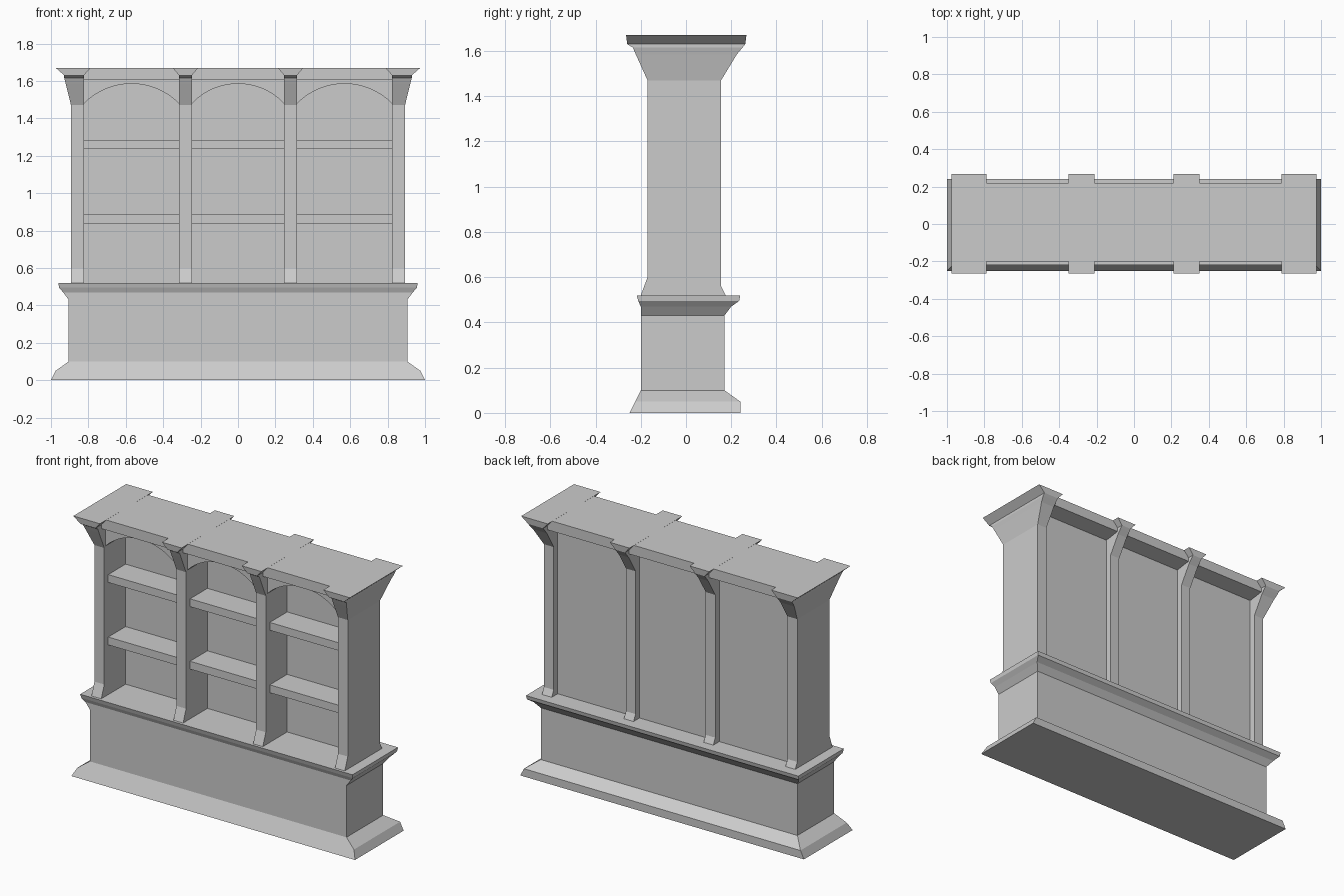
import bpy, bmesh, math

if "Cube" in bpy.data.objects:
    bpy.data.objects.remove(bpy.data.objects["Cube"])


def finish(name, bm):
    bmesh.ops.recalc_face_normals(bm, faces=bm.faces)
    mesh = bpy.data.meshes.new(name)
    bm.to_mesh(mesh)
    bm.free()
    obj = bpy.data.objects.new(name, mesh)
    bpy.context.collection.objects.link(obj)
    return obj


def loft(name, rings):
    """Stack of rectangles (x0, x1, y0, y1, z) joined into a closed solid."""
    bm = bmesh.new()
    loops = [[bm.verts.new(p) for p in ((a, c, z), (b, c, z), (b, d, z), (a, d, z))]
             for a, b, c, d, z in rings]
    for lo, hi in zip(loops, loops[1:]):
        for i in range(4):
            j = (i + 1) % 4
            bm.faces.new((lo[i], lo[j], hi[j], hi[i]))
    bm.faces.new(loops[0])
    bm.faces.new(loops[-1])
    return finish(name, bm)


def box(name, x0, x1, y0, y1, z0, z1):
    return loft(name, [(x0, x1, y0, y1, z0), (x0, x1, y0, y1, z1)])


def extrude(name, points, offset):
    """Closed planar profile extruded along an offset vector."""
    bm = bmesh.new()
    face = bm.faces.new([bm.verts.new(p) for p in points])
    geom = bmesh.ops.extrude_face_region(bm, geom=[face])["geom"]
    bmesh.ops.translate(bm, vec=offset,
                        verts=[g for g in geom if isinstance(g, bmesh.types.BMVert)])
    return finish(name, bm)


# Lower cabinet: plinth, body and flared counter
base = [(1.0, -.25, .24, 0), (.975, -.225, .24, .05), (.905, -.20, .17, .10),
        (.905, -.20, .17, .43), (.935, -.20, .20, .47), (.957, -.211, .235, .495),
        (.96, -.218, .24, .52)]
loft("base_cabinet", [(-x, x, a, b, z) for x, a, b, z in base])

# Posts with flared foot, bracket and cap: (outer grow, y0, y1, z)
post = [(0, -.20, .175, .52), (0, -.185, .155, .56), (0, -.17, .155, .60),
        (0, -.17, .155, 1.47), (.028, -.222, .225, 1.585), (.036, -.235, .25, 1.615),
        (.036, -.26, .262, 1.63)]
for side in (-1, 1):
    label = "left" if side < 0 else "right"
    # end posts splay outward near the top
    rings = [(side * .824, side * (.893 + g), a, b, z) for g, a, b, z in post]
    rings.append((side * .788, side * .975, -.265, .267, 1.67))
    loft(f"{label}_end_post", rings)
    # inner dividers stay straight up to the cap
    rings = [(side * .281 - .034, side * .281 + .034, a, b, z) for g, a, b, z in post]
    rings.append((side * .281 - .069, side * .281 + .069, -.265, .267, 1.67))
    loft(f"{label}_divider", rings)

# Three bays between the posts
for label, cx, w in (("left", -.5695, .2545), ("middle", 0, .247), ("right", .5695, .2545)):
    x0, x1 = cx - w, cx + w
    box(f"{label}_back_panel", x0, x1, .045, .115, .52, 1.60)
    for i, z in enumerate((.837, 1.235)):
        box(f"{label}_shelf_{i + 1}", x0, x1, -.13, .045, z, z + .05)

    # arched head, circular arc through springing and crown
    rise, spring = .107, 1.478
    r = (w * w + rise * rise) / (2 * rise)
    half = math.asin(w / r)
    zc = spring + rise - r
    n = 16
    pts = []
    for i in range(n + 1):
        t = half * (2 * i / n - 1)
        pts.append((cx + r * math.sin(t), -.155, zc + r * math.cos(t)))
    pts += [(x1, -.155, 1.61), (x0, -.155, 1.61)]
    extrude(f"{label}_arch", pts, (0, .20, 0))

    # cornice with front and back overhang
    prof = [(-.155, 1.605), (-.20, 1.605), (-.20, 1.669), (.22, 1.669),
            (.22, 1.605), (.115, 1.59)]
    extrude(f"{label}_cornice", [(x0, y, z) for y, z in prof], (2 * w, 0, 0))
